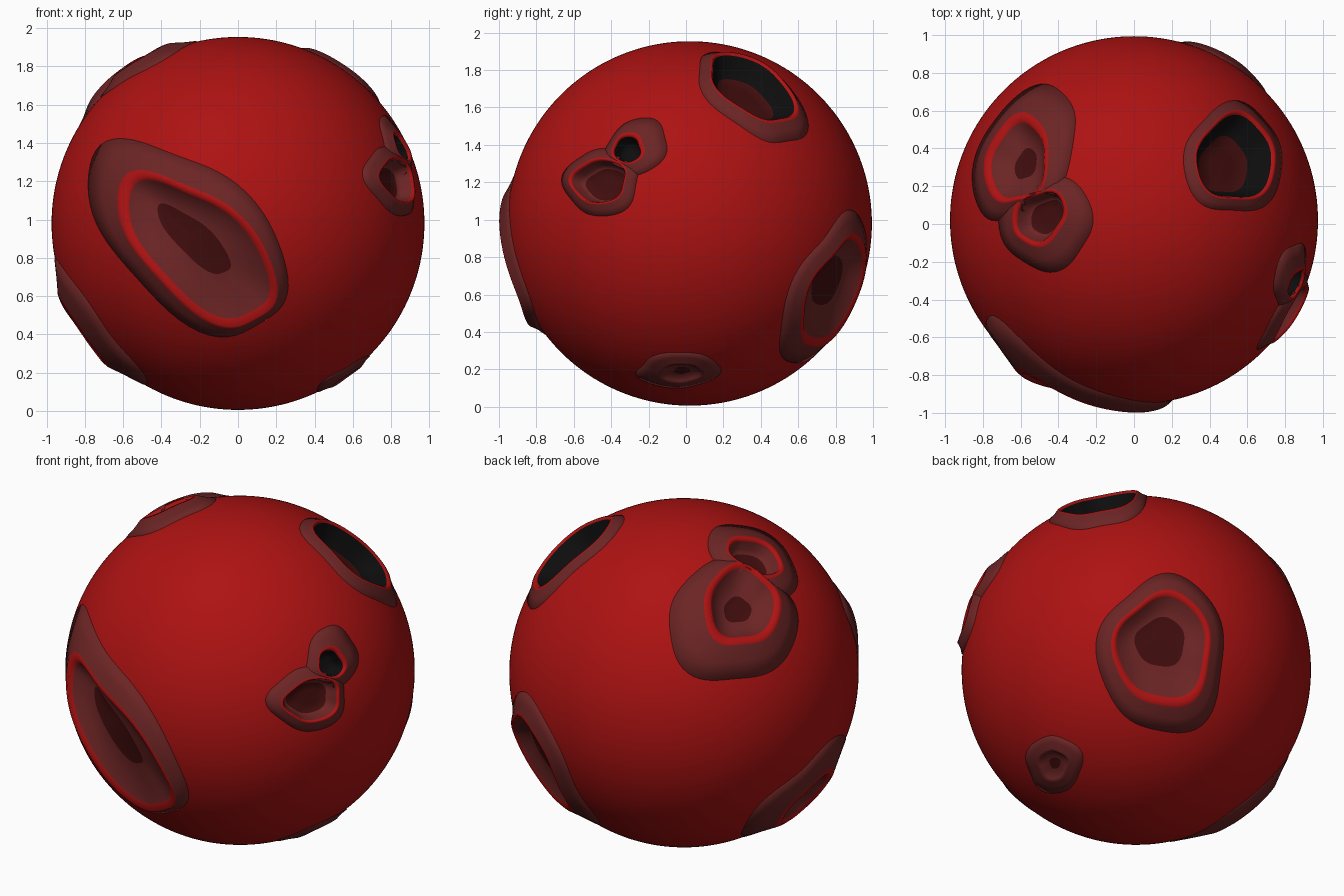
import bpy, bmesh, math
from mathutils import Vector, Matrix

if "Cube" in bpy.data.objects:
    bpy.data.objects.remove(bpy.data.objects["Cube"])

R = 0.974
CENTRE = Vector((0, 0.02, 0.98))
STEPS = 64


def material(name, rgb):
    m = bpy.data.materials.new(name)
    m.diffuse_color = (*rgb, 1)
    m.use_nodes = True
    m.node_tree.nodes["Principled BSDF"].inputs["Base Color"].default_value = m.diffuse_color
    return m


MATS = [material("red", (0.42, 0.006, 0.006)),
        material("dusty brown", (0.15, 0.018, 0.018)),
        material("dark maroon", (0.053, 0.004, 0.004)),
        material("black", (0.004, 0.004, 0.004))]


def view(azim, elev):
    """Right, up and outward axes of a direction in which craters are laid out."""
    a, e = math.radians(azim), math.radians(elev)
    d = Vector((math.sin(a) * math.cos(e), -math.cos(a) * math.cos(e), math.sin(e)))
    r = Vector((math.cos(a), math.sin(a), 0))
    return r, d.cross(r), d


FRONT, RIGHT, TOP = view(0, 0), view(90, 0), view(0, 90)
BACK_LEFT, BACK_RIGHT, LOW_LEFT = view(215, 25), view(137, -30), view(270, -35)


def finish(bm, name):
    mesh = bpy.data.meshes.new(name)
    for f in bm.faces:
        f.smooth = True
    bm.to_mesh(mesh)
    bm.free()
    for m in MATS:
        mesh.materials.append(m)
    ob = bpy.data.objects.new(name, mesh)
    ob.location = CENTRE
    bpy.context.collection.objects.link(ob)


class Crater:
    """Elliptical rim, wider apron and smaller floor projected on the ball."""

    def __init__(self, name, axes, at, rim, apron, off=(0, 0), turn=0, floor=(0.6, 0.6),
                 shift=(0, 0), depth=0.06, height=0.035, mats=(0, 1, 2)):
        self.name, self.axes, self.at, self.rim = name, axes, Vector(at), Vector(rim)
        self.apron, self.off, self.floor, self.shift = Vector(apron), Vector(off), floor, Vector(shift)
        self.rot = Matrix.Rotation(math.radians(turn), 2)
        self.depth, self.height, self.mats = depth, height, mats

    def outline(self, ang, size, shift):
        wob = 1 + 0.05 * math.sin(3 * ang + len(self.name)) + 0.03 * math.sin(5 * ang)
        p = Vector((size[0] * math.cos(ang), size[1] * math.sin(ang))) * wob
        return self.at + shift + self.rot @ p

    def on_ball(self, p, h):
        r, u, d = self.axes
        z = math.sqrt(max(R * R - p.length_squared, 0))
        return (r * p.x + u * p.y + d * z).normalized() * (R + h)

    def contains(self, co, scale=1.03):
        r, u, d = self.axes
        if co.dot(d) < 0:
            return False
        q = co.normalized() * R
        p = self.rot.transposed() @ (Vector((q.dot(r), q.dot(u))) - self.at)
        return math.hypot(p.x / self.rim.x, p.y / self.rim.y) < scale

    def build(self, others):
        rim_m, wall_m, floor_m = self.mats
        h, d = self.height, self.depth
        # weights of apron, rim, floor, floor centre; height; band material
        bands = [((1, 0, 0), -0.012, 1), ((0.99, 0.01, 0), 0.004, 1), ((0.55, 0.45, 0), h * 0.4, 1),
                 ((0.15, 0.85, 0), h * 0.95, rim_m), ((0, 1, 0), h, rim_m), ((0, 0.88, 0.12), h * 0.5, wall_m),
                 ((0, 0.5, 0.5), -d * 0.5, wall_m), ((0, 0, 1), -d * 0.9, floor_m),
                 ((0, 0, 0.5), -d, floor_m), ((0, 0, 0.03), -d, floor_m)]
        bm = bmesh.new()
        rings = []
        for w, z, _ in bands:
            ring = []
            for j in range(STEPS):
                t = 2 * math.pi * j / STEPS
                a = self.outline(t, self.apron, self.off)
                r = self.outline(t, self.rim, Vector((0, 0)))
                f = self.outline(t, (self.rim.x * self.floor[0], self.rim.y * self.floor[1]), self.shift)
                p = a * w[0] + r * w[1] + f * w[2] + (self.at + self.shift) * (1 - sum(w))
                ring.append(bm.verts.new(self.on_ball(p, z)))
            rings.append(ring)
        for i in range(len(rings) - 1):
            for j in range(STEPS):
                k = (j + 1) % STEPS
                face = bm.faces.new((rings[i][j], rings[i][k], rings[i + 1][k], rings[i + 1][j]))
                face.material_index = bands[i][2]
        bm.faces.new(rings[-1]).material_index = floor_m
        # leave neighbouring craters open
        cut = [f for f in bm.faces if any(o.contains(f.calc_center_median(), 0.97) for o in others)]
        bmesh.ops.delete(bm, geom=cut, context="FACES")
        finish(bm, self.name)


craters = [
    Crater("front_long_crater", FRONT, (-0.19, -0.14), (0.47, 0.24), (0.63, 0.36), (-0.07, 0.07), -43,
           (0.56, 0.38), (-0.05, 0.05), height=0.045),
    Crater("right_crater", RIGHT, (-0.47, 0.22), (0.14, 0.11), (0.20, 0.18), turn=10, floor=(0.8, 0.8)),
    Crater("right_small_crater", RIGHT, (-0.325, 0.385), (0.07, 0.07), (0.18, 0.14), (0.04, 0.02), 35,
           (0.7, 0.7), mats=(0, 3, 3)),
    Crater("top_right_crater", TOP, (0.525, 0.32), (0.20, 0.22), (0.26, 0.29), floor=(0.72, 0.75),
           depth=0.11, height=0.03, mats=(0, 3, 2)),
    Crater("top_left_crater", BACK_LEFT, (0.315, 0.37), (0.18, 0.2), (0.36, 0.34), (-0.05, -0.09),
           floor=(0.45, 0.38), height=0.045),
    Crater("top_left_small_crater", TOP, (-0.487, 0.02), (0.14, 0.11), (0.25, 0.25), (0.02, -0.03), 50,
           (0.75, 0.7)),
    Crater("back_crater", BACK_RIGHT, (0.19, 0.11), (0.25, 0.29), (0.35, 0.44), (0, -0.03),
           floor=(0.58, 0.5), shift=(0, 0.05)),
    Crater("bottom_dimple", BACK_RIGHT, (-0.44, -0.51), (0.08, 0.08), (0.16, 0.16), floor=(0.4, 0.4),
           depth=0.01, height=0.015, mats=(1, 1, 2)),
    Crater("lower_left_crater", LOW_LEFT, (0.02, 0), (0.17, 0.19), (0.4, 0.4), (0.02, -0.02),
           floor=(0.45, 0.45), height=0.04),
]

# ball with openings under the craters
bm = bmesh.new()
bmesh.ops.create_icosphere(bm, subdivisions=6, radius=R)
inside = {v for v in bm.verts if any(c.contains(v.co) for c in craters)}
bmesh.ops.delete(bm, geom=[f for f in bm.faces if any(v in inside for v in f.verts)], context="FACES")
finish(bm, "ball")

for c in craters:
    c.build([o for o in craters if o is not c])
